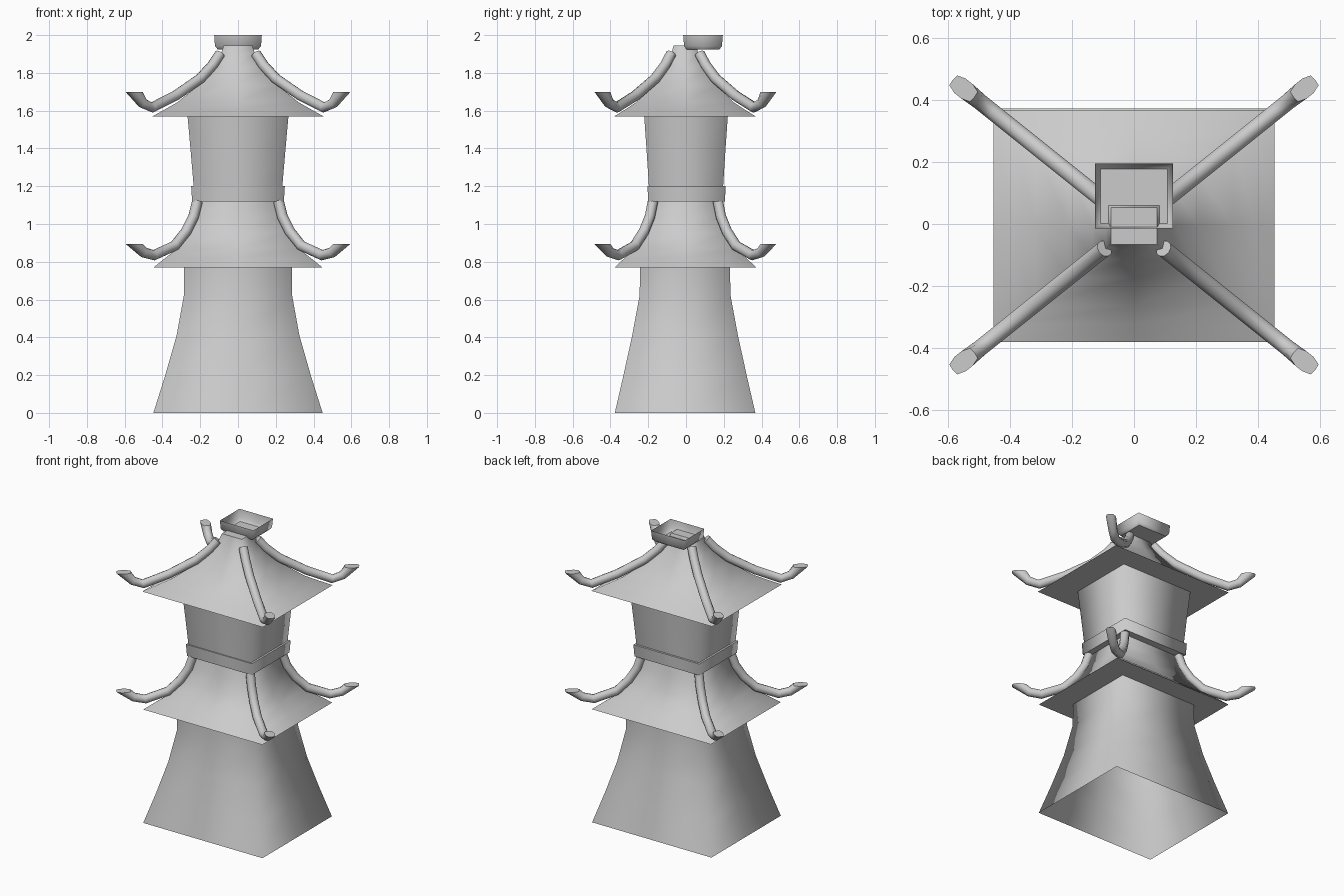
import bpy, bmesh, math
from mathutils import Vector

cube = bpy.data.objects.get("Cube")
if cube:
    bpy.data.objects.remove(cube, do_unlink=True)

stone = bpy.data.materials.new("grey_stone")
stone.use_nodes = True
GREY = (0.6, 0.6, 0.6, 1)
stone.diffuse_color = GREY
stone.node_tree.nodes["Principled BSDF"].inputs["Base Color"].default_value = GREY


def finish(name, bm):
    """Turn a bmesh into a smooth shaded stone object."""
    for f in bm.faces:
        f.smooth = True
    mesh = bpy.data.meshes.new(name)
    bm.to_mesh(mesh)
    bm.free()
    mesh.materials.append(stone)
    obj = bpy.data.objects.new(name, mesh)
    bpy.context.collection.objects.link(obj)


def skin(bm, rings):
    """Bridge successive closed rings of vertices."""
    for a, b in zip(rings, rings[1:]):
        n = len(a)
        for i in range(n):
            j = (i + 1) % n
            bm.faces.new((a[i], a[j], b[j], b[i]))


def lid(bm, ring, flip=False):
    """Close a ring with a flat face that keeps its edge sharp."""
    verts = [bm.verts.new(v.co) for v in ring]
    bm.faces.new(verts[::-1] if flip else verts)


def rect_ring(bm, hx, hy, z, cx, cy):
    """Rectangle with a middle vertex on every side."""
    steps = [(-1, -1), (0, -1), (1, -1), (1, 0), (1, 1), (0, 1), (-1, 1), (-1, 0)]
    return [bm.verts.new((cx + sx * hx, cy + sy * hy, z)) for sx, sy in steps]


def tower(name, profile, bottom=True, top=True, cx=0, cy=0):
    """Stack of rectangles (half width, half depth, height)."""
    bm = bmesh.new()
    rings = [rect_ring(bm, hx, hy, z, cx, cy) for hx, hy, z in profile]
    skin(bm, rings)
    if bottom:
        lid(bm, rings[0], flip=True)
    if top:
        lid(bm, rings[-1])
    finish(name, bm)


# Flared lower body, open underneath
tower("lower_body", [(.448, .372, 0), (.385, .326, .2), (.325, .28, .41),
                     (.287, .241, .62), (.286, .237, .78)],
      bottom=False, top=False, cy=-.005)

# Lower roof, belt and upper body
tower("lower_roof", [(.447, .375, .77), (.385, .322, .82), (.32, .262, .87),
                     (.265, .212, .95), (.225, .18, 1.04), (.2, .16, 1.13)], cy=-.003)
tower("belt", [(.243, .203, 1.12), (.248, .207, 1.2)], cy=.003)
tower("upper_body", [(.234, .196, 1.19), (.25, .208, 1.38), (.268, .222, 1.58)],
      bottom=False, top=False)

# Upper roof
tower("upper_roof", [(.453, .374, 1.57), (.39, .318, 1.605), (.32, .258, 1.645),
                     (.21, .168, 1.735), (.135, .108, 1.83), (.09, .072, 1.9),
                     (.075, .06, 1.945)], cy=-.006)

# Shallow open dish at the peak, set towards the back
tower("top_dish", [(.108, .088, 1.925), (.122, .1, 1.942), (.126, .105, 2)],
      top=False, cy=.09)


def ridge(name, path, sx, sy):
    """Round hip ridge with an upturned tip cut off level."""
    slope = .8
    out = Vector((sx, sy * slope, 0)).normalized()
    side = Vector((-out.y, out.x, 0))
    pts = [Vector((sx * x, sy * slope * x - .003, z)) for x, z in path]
    bm = bmesh.new()
    rings = []
    count = 10
    for i, p in enumerate(pts):
        t = (pts[min(i + 1, len(pts) - 1)] - pts[max(i - 1, 0)]).normalized()
        up, rad, wide = t.cross(side), .028, .028
        if i == len(pts) - 1:          # level, longer tip
            up, rad, wide = -out, .045, .03
        ring = []
        for k in range(count):
            a = 2 * math.pi * (k + .5) / count
            c, s = math.cos(a), math.sin(a)
            if i == len(pts) - 1:      # squared outline
                m = max(abs(c), abs(s)) ** .7
                c, s = c / m, s / m
            ring.append(bm.verts.new(p + side * c * wide + up * s * rad))
        rings.append(ring)
    skin(bm, rings)
    lid(bm, rings[0], flip=True)
    lid(bm, rings[-1])
    bmesh.ops.recalc_face_normals(bm, faces=bm.faces)
    finish(name, bm)


lower_path = [(.215, 1.12), (.235, 1.04), (.275, .96), (.335, .885),
              (.445, .835), (.5, .85), (.55, .895)]
upper_path = [(.095, 1.9), (.135, 1.84), (.2, 1.77), (.33, 1.68),
              (.455, 1.617), (.505, 1.64), (.55, 1.7)]

# Four hip ridges on each roof
for level, path in (("lower", lower_path), ("upper", upper_path)):
    for sx, lr in ((1, "left"), (-1, "right")):
        for sy, fb in ((-1, "front"), (1, "back")):
            ridge(f"{level}_ridge_{fb}_{lr}", path, sx, sy)
